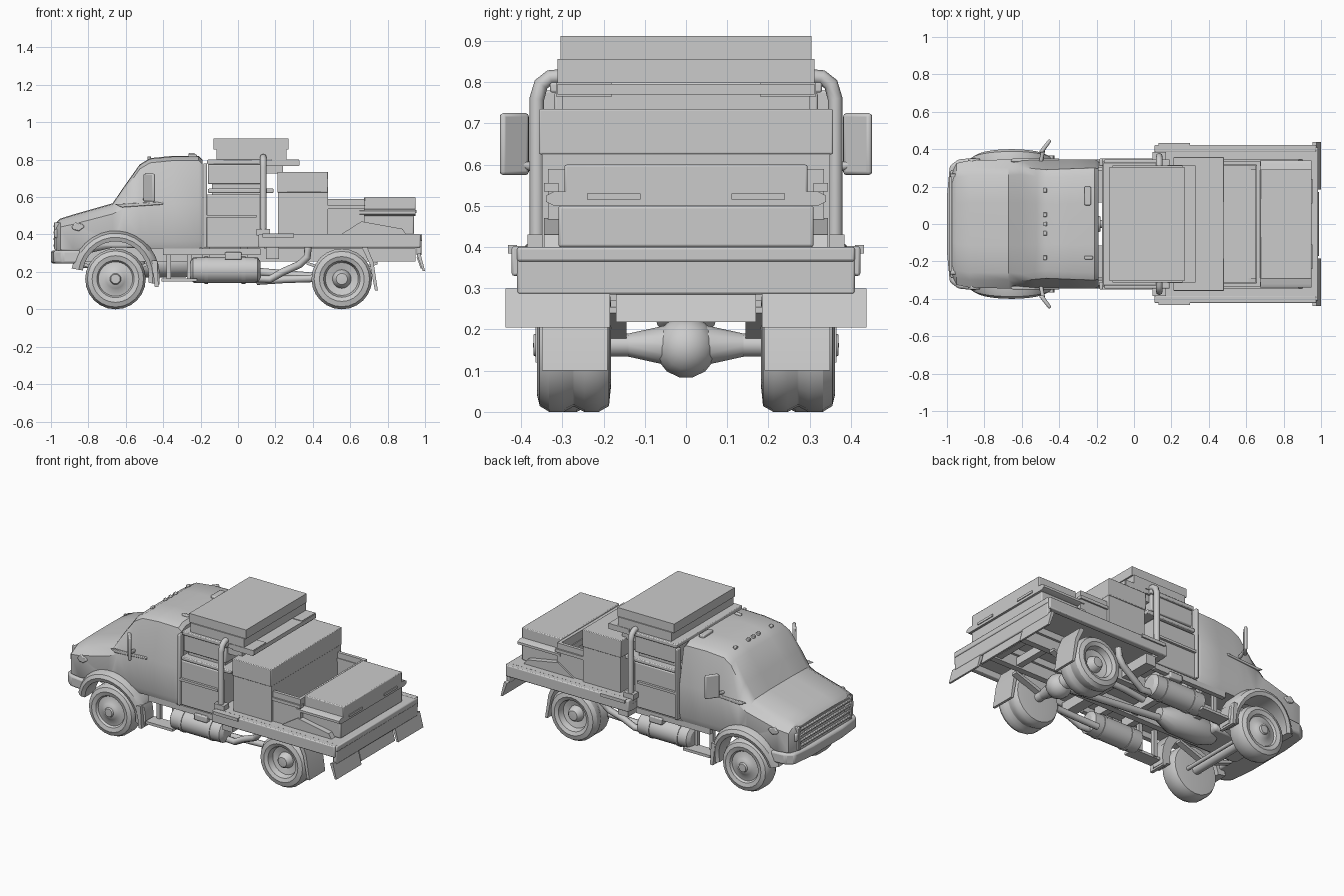
import bpy, bmesh, math
from math import sin, cos, pi, radians

if "Cube" in bpy.data.objects:
    bpy.data.objects.remove(bpy.data.objects["Cube"])


def mesh(name, verts, faces, mirror=False, bevel=0):
    me = bpy.data.meshes.new(name)
    bm = bmesh.new()
    vs = [bm.verts.new(v) for v in verts]
    for f in faces:
        bm.faces.new([vs[i] for i in f])
    bmesh.ops.remove_doubles(bm, verts=bm.verts, dist=1e-5)
    bmesh.ops.recalc_face_normals(bm, faces=bm.faces)
    bm.to_mesh(me)
    bm.free()
    ob = bpy.data.objects.new(name, me)
    bpy.context.collection.objects.link(ob)
    if bevel:
        b = ob.modifiers.new("bevel", 'BEVEL')
        b.width, b.segments = bevel, 2
    if mirror:
        ob.modifiers.new("mirror", 'MIRROR').use_axis = (False, True, False)
    return ob


def loft(name, rings, **kw):
    """Skin closed rings of points and cap both ends."""
    n, m = len(rings[0]), len(rings)
    faces = [(i * n + j, i * n + (j + 1) % n, (i + 1) * n + (j + 1) % n, (i + 1) * n + j)
             for i in range(m - 1) for j in range(n)]
    faces += [tuple(range(n)), tuple(range((m - 1) * n, m * n))]
    return mesh(name, [p for r in rings for p in r], faces, **kw)


def prism(name, prof, y0, y1, **kw):
    """Side profile (x, z) extruded across y."""
    return loft(name, [[(x, y, z) for x, z in prof] for y in (y0, y1)], **kw)


def box(name, x0, x1, y0, y1, z0, z1, **kw):
    return prism(name, [(x0, z0), (x1, z0), (x1, z1), (x0, z1)], y0, y1, **kw)


def lathe(name, prof, c, axis='y', n=24, **kw):
    """Turn (radius, offset) points about an axis through c."""
    rings = []
    for r, t in prof:
        ring = []
        for k in range(n):
            u, v = r * cos(2 * pi * k / n), r * sin(2 * pi * k / n)
            d = (u, t, v) if axis == 'y' else (t, u, v)
            ring.append(tuple(a + b for a, b in zip(c, d)))
        rings.append(ring)
    return loft(name, rings, **kw)


def tube(name, pts, r, mirror=False):
    cu = bpy.data.curves.new(name, 'CURVE')
    cu.dimensions, cu.bevel_depth, cu.bevel_resolution = '3D', r, 2
    cu.use_fill_caps = True
    sp = cu.splines.new('POLY')
    sp.points.add(len(pts) - 1)
    for p, q in zip(sp.points, pts):
        p.co = (*q, 1)
    ob = bpy.data.objects.new(name, cu)
    bpy.context.collection.objects.link(ob)
    if mirror:
        ob.modifiers.new("mirror", 'MIRROR').use_axis = (False, True, False)
    return ob


FX, RX, WZ = -0.655, 0.555, 0.162      # axle positions

# Cab and hood: x, bottom, belt, top, lower width, belt width, top width
secs = [(-.972, .30, .42, .465, .25, .28, .24), (-.95, .28, .44, .485, .29, .325, .27),
        (-.88, .28, .455, .507, .31, .34, .28), (-.67, .33, .51, .567, .33, .345, .28),
        (-.61, .33, .54, .655, .33, .345, .285), (-.525, .325, .56, .775, .33, .345, .275),
        (-.47, .325, .56, .808, .33, .345, .27), (-.35, .325, .565, .82, .33, .345, .275),
        (-.21, .325, .565, .82, .33, .345, .28), (-.19, .33, .565, .80, .325, .335, .275)]
rings = []
for x, zb, zm, zt, wl, w, wt in secs:
    half = [(wl, zb), (w, zb + .04), (w, zm), (wt + .02, zt - .025), (wt - .02, zt - .004), (wt * .4, zt)]
    rings.append([(x, y, z) for y, z in half] + [(x, -y, z) for y, z in reversed(half)])
cab = loft("cab_and_hood", rings)
cutter = lathe("wheel_well_cutter", [(.195, -.12), (.195, .25)], (FX, .32, .175), mirror=True)
cutter.hide_render = True
cutter.display_type = 'WIRE'
bo = cab.modifiers.new("wells", 'BOOLEAN')
bo.operation, bo.object, bo.solver = 'DIFFERENCE', cutter, 'EXACT'

# Front fenders that swell outward over the wheel, with flaps
rings = []
for a in range(-10, 171, 12):
    c, s = cos(radians(a)), sin(radians(a))
    y = .355 + .045 * max(s, 0)
    rings.append([(FX + r * c, q, .175 + (r + .01) * s) for r, q in
                  ((.18, .25), (.178, y - .008), (.20, y), (.222, y - .012), (.238, .335), (.235, .25))])
loft("front_fender", rings, mirror=True)
prism("front_mud_flap", [(-.46, .26), (-.432, .26), (-.425, .12), (-.445, .12)], .25, .365, mirror=True)

# Nose: bumper, grille, headlights
plan = [(-.84, .355), (-.94, .345), (-.985, .31), (-1.0, .15)]
pl = plan + [(x, -y) for x, y in reversed(plan)]
loft("front_bumper", [[(x, y, z) for x, y in pl] for z in (.245, .315)], bevel=.012)
box("grille_back", -.976, -.93, -.26, .26, .31, .46)
for i in range(4):
    box("grille_bar", -.986, -.96, -.255, .255, .335 + i * .034, .349 + i * .034, bevel=.004)
box("grille_side", -.984, -.95, .25, .27, .32, .465, mirror=True, bevel=.004)
prism("headlight", [(-.89, .44), (-.87, .465), (-.83, .455), (-.82, .44), (-.85, .418), (-.88, .425)],
      .31, .35, mirror=True, bevel=.005)
box("front_lamp", -.98, -.93, .20, .29, .38, .43, mirror=True, bevel=.008)

# Cab trim: belt strip, mirrors, roof markers
prism("belt_trim", [(-.66, .562), (-.40, .575), (-.40, .56), (-.62, .545)], .33, .35, mirror=True, bevel=.004)
loft("side_mirror", [[(-.51, .385, z), (-.485, .38, z), (-.44, .445, z), (-.455, .455, z)] for z in (.575, .725)],
     mirror=True, bevel=.008)
tube("mirror_arm", [(-.50, .32, .585), (-.485, .40, .60)], .011, mirror=True)
for y in (-.18, -.05, .0, .05, .18):
    box("roof_marker", -.485, -.465, y - .012, y + .012, .80, .817, bevel=.004)
box("roof_vent", -.265, -.23, .10, .20, .81, .835, bevel=.006)
box("roof_block", -.265, -.22, -.19, -.17, .80, .83, bevel=.006)

# Wheels: single front with shallow rim, double rear with deep rim
front = [(0, -.06), (.10, -.06), (.15, -.055), (.162, -.03), (.162, .03), (.15, .055), (.125, .065),
         (.10, .058), (.092, .045), (.06, .05), (.05, .058), (.03, .065), (.025, .075), (0, .076)]
lathe("front_wheel", front, (FX, .295, WZ), mirror=True)
rear = [(0, -.09), (.10, -.09), (.148, -.085), (.162, -.06), (.162, -.025), (.15, -.002), (.15, .003),
        (.162, .025), (.162, .06), (.148, .083), (.12, .09), (.098, .08), (.088, .045), (.05, .035),
        (.04, .065), (.03, .075), (0, .078)]
lathe("rear_wheels", rear, (RX, .272, WZ), mirror=True)
prism("rear_mud_flap", [(.66, .335), (.69, .335), (.725, .25), (.748, .10), (.732, .10), (.705, .24)],
      .19, .35, mirror=True)

# Chassis, axles, springs, drive line
box("frame_rail", -.9, .95, .115, .155, .255, .33, mirror=True)
for x in (-.85, -.4, -.1, .2, .42, .75, .9):
    box("cross_member", x - .02, x + .02, -.13, .13, .265, .315)
for x, n in ((FX, "front_axle"), (RX, "rear_axle")):
    tube(n, [(x, -.28, WZ), (x, .28, WZ)], .028)
    prism(n + "_spring", [(x - .19, .255), (x, .195), (x + .19, .255), (x + .19, .24), (x, .17), (x - .19, .24)],
          .145, .185, mirror=True)
ball = [(.075 * sin(i * pi / 8), -.075 * cos(i * pi / 8)) for i in range(9)]
lathe("differential", ball, (RX, 0, .157), axis='x', n=14)
lathe("axle_cone", [(.05, .04), (.028, .14)], (RX, 0, WZ), n=12, mirror=True)
tube("drive_shaft", [(RX - .05, 0, .165), (-.35, 0, .24)], .022)
lathe("gearbox", [(.05, -.2), (.08, -.12), (.08, .1), (.04, .2)], (-.38, 0, .25), axis='x', n=12)
box("engine_block", -.85, -.5, -.12, .12, .22, .34, bevel=.02)
tube("steering_rod", [(FX + .06, -.26, .15), (FX + .06, .26, .15)], .012)

# Side tanks, steps and exhaust
lathe("side_tank", [(.045, -.195), (.068, -.18), (.07, -.1), (.07, .1), (.068, .165), (.045, .18)],
      (-.06, .275, .21), axis='x', n=16, mirror=True)
for x in (-.17, .03):
    lathe("tank_strap", [(.074, -.01), (.074, .01)], (x, .275, .21), axis='x', n=16, mirror=True)
    box("tank_bracket", x - .02, x + .02, .13, .29, .27, .33, mirror=True)
box("tank_cap_box", -.07, .02, .27, .345, .265, .305, mirror=True, bevel=.006)
box("cab_step", -.41, -.22, .26, .345, .148, .165, mirror=True)
for x in (-.37, -.26):
    box("step_hanger", x - .012, x + .012, .25, .275, .155, .33, mirror=True)
box("sill_rail", -.40, .12, .30, .33, .29, .325, mirror=True)
tube("exhaust_pipe", [(.08, -.27, .165), (.17, -.27, .16), (.24, -.28, .20), (.33, -.30, .24),
                      (.37, -.31, .28), (.375, -.31, .335)], .02, mirror=True)
tube("lower_pipe", [(.10, .20, .15), (.25, .21, .16), (.40, .21, .165)], .02, mirror=True)
box("bed_bracket", .15, .22, .13, .37, .27, .335, mirror=True)

# Flat bed with rails and rear panels
box("bed_deck", .11, .985, -.41, .41, .365, .40, bevel=.006)
box("bed_side_rail", .11, .975, .385, .423, .33, .402, mirror=True, bevel=.006)
box("bed_front_beam", .11, .15, -.40, .40, .33, .37)
box("bed_bearer", .14, .95, .10, .17, .325, .37, mirror=True)
box("tail_board", .955, .98, -.41, .41, .285, .40, bevel=.006)
prism("rear_lamp_panel", [(.955, .295), (.975, .30), (1.0, .205), (.988, .205)], .185, .438, mirror=True)
prism("rear_center_panel", [(.955, .28), (.97, .285), (.988, .218), (.976, .218)], -.17, .17)
box("bed_edge_clip", .13, .30, .41, .432, .385, .405, mirror=True)

# Cargo behind the cab
box("lower_locker", -.17, .13, -.335, .335, .33, .615, bevel=.006)
box("locker_shelf", -.16, .19, -.345, .345, .622, .645, bevel=.005)
box("locker_gap", -.14, .12, -.30, .30, .61, .68)
box("upper_locker", -.16, .14, -.32, .32, .67, .775, bevel=.006)
box("upper_locker_lid", -.165, .15, -.33, .33, .775, .80, bevel=.005)
box("locker_strap", -.18, .10, .325, .35, .49, .505, mirror=True)
box("locker_post", -.185, -.165, .31, .35, .33, .78, mirror=True, bevel=.005)
box("top_case", -.13, .27, -.305, .305, .855, .912)
box("top_case_base", -.115, .26, -.312, .312, .80, .857)
box("top_ledge", .10, .33, -.312, .312, .77, .796)
box("ledge_tab", .18, .325, .18, .315, .765, .80, mirror=True)
box("ledge_support", .08, .24, -.30, .30, .725, .772)
tube("hoop_bar", [(.135, s * y, z) for s, y, z in
     [(1, .362, .33), (1, .362, .76), (1, .352, .795), (1, .33, .812), (1, .29, .815),
      (-1, .29, .815), (-1, .33, .812), (-1, .352, .795), (-1, .362, .76), (-1, .362, .33)]], .018)
box("hoop_foot", .10, .17, .335, .385, .395, .43, mirror=True)

# Cargo on the bed
box("middle_crate", .215, .48, -.35, .35, .40, .63)
box("middle_crate_top", .21, .482, -.357, .357, .625, .735, bevel=.004)
box("bin_floor", .48, .68, -.335, .335, .40, .44)
box("bin_side", .48, .675, .315, .335, .43, .59, mirror=True)
box("bin_end", .655, .675, -.32, .32, .43, .59)
box("bin_rim", .48, .68, .31, .345, .535, .555, mirror=True)
box("rear_case", .66, .94, -.31, .31, .40, .50, bevel=.006)
loft("rear_case_rim", [[(.65, w, z), (.95, w, z), (.95, -w, z), (.65, -w, z)]
                       for w, z in ((.32, .50), (.34, .51), (.34, .525), (.32, .535))])
box("rear_case_lid", .675, .95, -.295, .295, .53, .60, bevel=.005)
prism("rear_case_wedge", [(.55, .40), (.90, .40), (.88, .43), (.66, .47)], .29, .345, mirror=True)
box("rear_latch", .94, .955, .11, .24, .515, .53, mirror=True)

# Smooth shading with sharp edges kept
bpy.ops.object.select_all(action='DESELECT')
for ob in bpy.context.scene.objects:
    if ob.type == 'MESH':
        ob.select_set(True)
        bpy.context.view_layer.objects.active = ob
bpy.ops.object.shade_smooth_by_angle(angle=radians(30))
